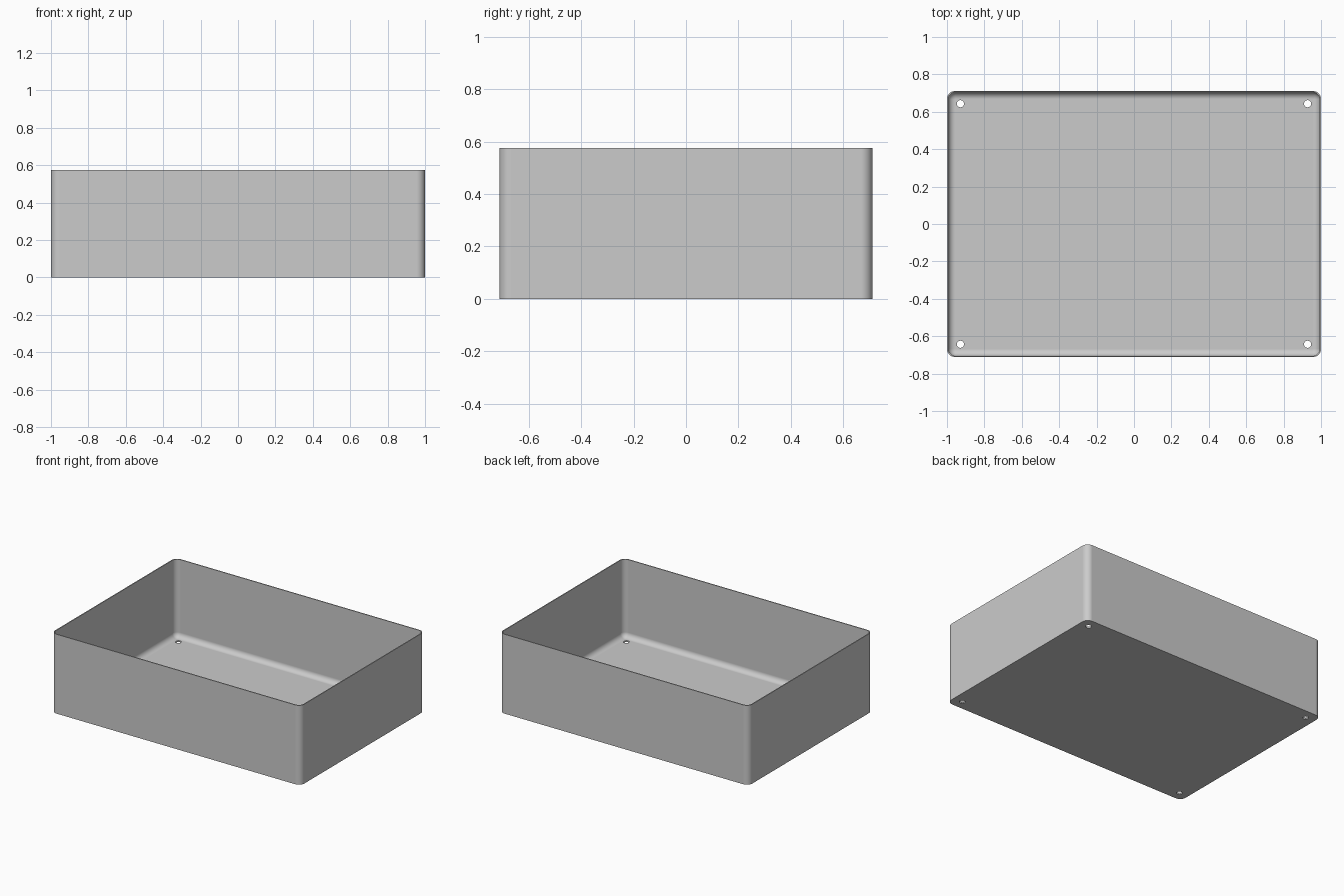
import bpy, bmesh, math

cube = bpy.data.objects.get("Cube")
if cube:
    bpy.data.objects.remove(cube, do_unlink=True)

HALF_X, HALF_Y, HEIGHT = 1.0, 0.712, 0.575
RADIUS, WALL, FLOOR = 0.045, 0.007, 0.01
CORNER_STEPS = 10

# Plain grey plastic
grey = bpy.data.materials.new("grey")
grey.use_nodes = True
colour = (0.6, 0.6, 0.6, 1)
grey.diffuse_color = colour
grey.node_tree.nodes["Principled BSDF"].inputs["Base Color"].default_value = colour


def rounded_loop(bm, inset, z):
    """Ring of vertices: the rounded outline, moved inwards by inset."""
    r = RADIUS - inset
    ring = []
    for corner, (sx, sy) in enumerate([(1, 1), (-1, 1), (-1, -1), (1, -1)]):
        for i in range(CORNER_STEPS + 1):
            a = math.pi / 2 * (corner + i / CORNER_STEPS)
            ring.append(bm.verts.new((sx * (HALF_X - RADIUS) + r * math.cos(a),
                                      sy * (HALF_Y - RADIUS) + r * math.sin(a), z)))
    return ring


# Tray shell: outside wall, rim, inside wall, then the fillet down to the floor
fillet = RADIUS - WALL - 0.001
profile = [(0, 0), (0, HEIGHT), (WALL, HEIGHT)]
for i in range(CORNER_STEPS + 1):
    a = math.pi / 2 * i / CORNER_STEPS
    profile.append((WALL + fillet * (1 - math.cos(a)),
                    FLOOR + fillet * (1 - math.sin(a))))

bm = bmesh.new()
rings = [rounded_loop(bm, inset, z) for inset, z in profile]
for low, high in zip(rings, rings[1:]):
    for i in range(len(low)):
        j = (i + 1) % len(low)
        bm.faces.new((low[i], low[j], high[j], high[i]))
bm.faces.new(rings[0][::-1])
bm.faces.new(rings[-1])
bmesh.ops.recalc_face_normals(bm, faces=bm.faces[:])
mesh = bpy.data.meshes.new("open_tray")
bm.to_mesh(mesh)
bm.free()
mesh.materials.append(grey)
tray = bpy.data.objects.new("open_tray", mesh)
bpy.context.collection.objects.link(tray)

# Screw holes through the floor, one in each corner
for sx in (-1, 1):
    for sy in (-1, 1):
        bpy.ops.mesh.primitive_cylinder_add(vertices=32, radius=0.019, depth=0.1,
                                            location=(sx * 0.928, sy * 0.643, 0))
        cutter = bpy.context.object
        cutter.name = "hole_cutter"
        cutter.hide_render = True
        cutter.data.materials.append(grey)
        cut = tray.modifiers.new("screw_hole", 'BOOLEAN')
        cut.object = cutter
        cut.operation = 'DIFFERENCE'
        cut.solver = 'EXACT'
        bpy.context.view_layer.objects.active = tray
        bpy.ops.object.modifier_apply(modifier=cut.name)
        bpy.data.objects.remove(cutter, do_unlink=True)

# Smooth corners and fillets, crisp rim and base, flat-looking walls
bpy.ops.object.select_all(action='DESELECT')
tray.select_set(True)
bpy.context.view_layer.objects.active = tray
bpy.ops.object.shade_smooth_by_angle(angle=math.radians(35))
weighted = tray.modifiers.new("weighted_normals", 'WEIGHTED_NORMAL')
weighted.keep_sharp = True
